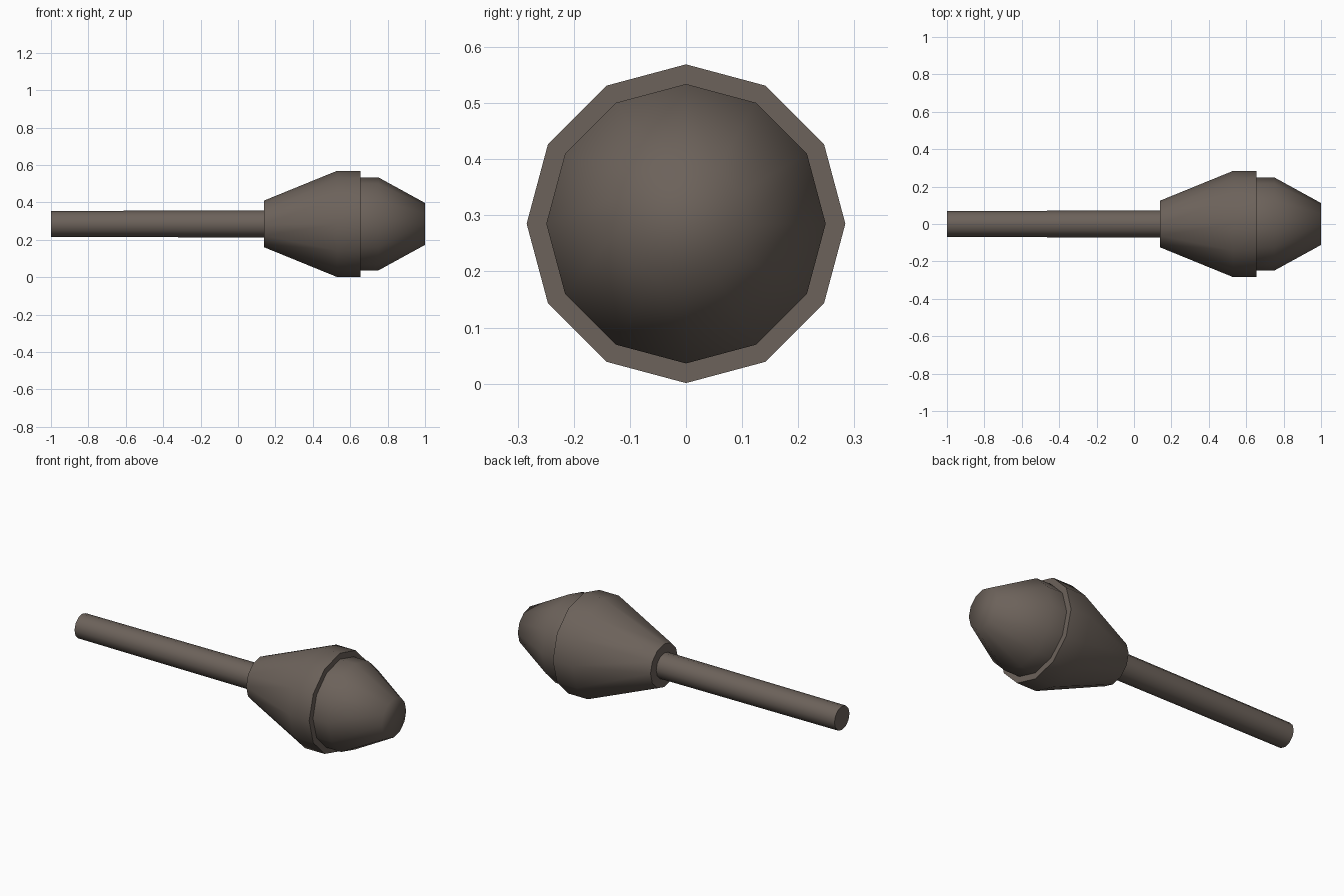
import bpy, bmesh, math

if "Cube" in bpy.data.objects:
    bpy.data.objects.remove(bpy.data.objects["Cube"])

CZ = 0.285   # axis height
SIDES = 12

mat = bpy.data.materials.new("dark brown grey")
mat.diffuse_color = (0.15, 0.122, 0.103, 1)
mat.use_nodes = True
mat.node_tree.nodes["Principled BSDF"].inputs["Base Color"].default_value = mat.diffuse_color


def lathe(name, profile, sharp_rings=()):
    """Revolve (x, radius) points about the x axis and cap both ends."""
    bm = bmesh.new()
    rings = []
    for x, r in profile:
        rings.append([bm.verts.new((x, r * math.sin(2 * math.pi * i / SIDES),
                                    CZ + r * math.cos(2 * math.pi * i / SIDES)))
                      for i in range(SIDES)])
    for a, b in zip(rings, rings[1:]):
        for i in range(SIDES):
            j = (i + 1) % SIDES
            bm.faces.new((a[i], a[j], b[j], b[i]))
    bm.faces.new(rings[0])
    bm.faces.new(rings[-1])
    bmesh.ops.recalc_face_normals(bm, faces=bm.faces)
    for f in bm.faces:
        f.smooth = True
    for k in sharp_rings:
        for i in range(SIDES):
            bm.edges.get((rings[k][i], rings[k][(i + 1) % SIDES])).smooth = False
    me = bpy.data.meshes.new(name)
    bm.to_mesh(me)
    bm.free()
    me.materials.append(mat)
    ob = bpy.data.objects.new(name, me)
    bpy.context.collection.objects.link(ob)
    return ob


# Long tail tube, very slightly tapered
lathe("tail_tube", [(-1.0, 0.069), (0.16, 0.073)], sharp_rings=(0, 1))

# Head: rear cone, wide band, step, nose cone with blunt tip
lathe("head", [(0.14, 0.125), (0.53, 0.284), (0.655, 0.284),
               (0.655, 0.249), (0.75, 0.249), (1.0, 0.112)],
      sharp_rings=(0, 2, 3))
